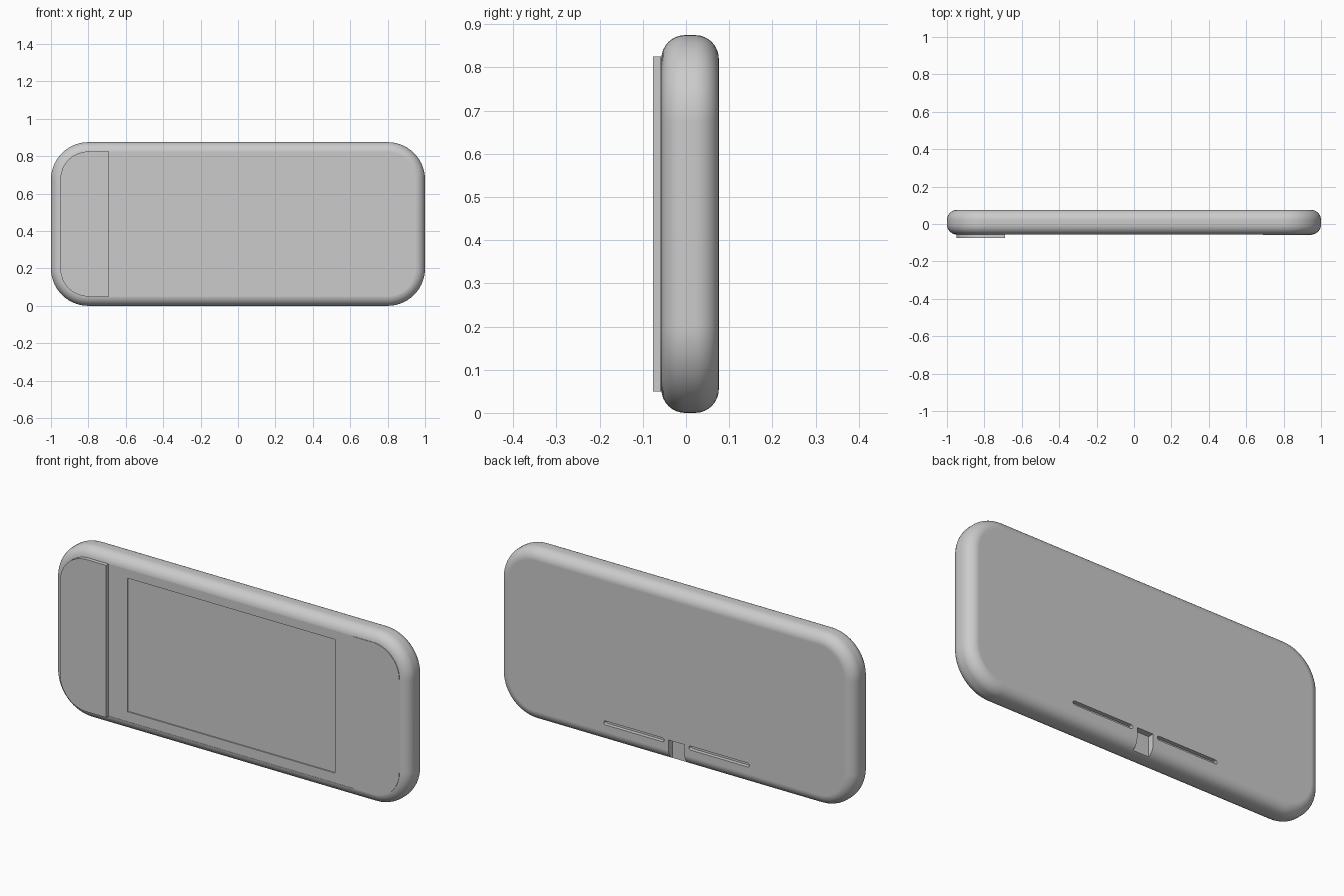
import bpy, bmesh, math

old = bpy.data.objects.get("Cube")
if old:
    bpy.data.objects.remove(old, do_unlink=True)

grey = bpy.data.materials.new("plain grey")
grey.use_nodes = True
grey.diffuse_color = (0.6, 0.6, 0.6, 1)
grey.node_tree.nodes["Principled BSDF"].inputs["Base Color"].default_value = (0.6, 0.6, 0.6, 1)


def outline(x0, x1, z0, z1, radii, inset=0, steps=14):
    """Rounded rectangle in x and z; radii run from the upper +x corner anticlockwise."""
    corners = [(x1, z1, -1, -1), (x0, z1, 1, -1), (x0, z0, 1, 1), (x1, z0, -1, 1)]
    points = []
    for i, (x, z, sx, sz) in enumerate(corners):
        r = radii[i]
        if r == 0:
            points.append((x + sx * inset, z + sz * inset))
            continue
        for k in range(steps + 1):
            a = math.pi / 2 * (i + k / steps)
            points.append((x + sx * r + (r - inset) * math.cos(a),
                           z + sz * r + (r - inset) * math.sin(a)))
    return points


def loft(name, rings):
    """Skin a list of (y, outline) rings and cap both ends."""
    bm = bmesh.new()
    loops = [[bm.verts.new((x, y, z)) for x, z in pts] for y, pts in rings]
    for a, b in zip(loops, loops[1:]):
        for i in range(len(a)):
            j = (i + 1) % len(a)
            bm.faces.new((a[i], a[j], b[j], b[i]))
    bm.faces.new(loops[0])
    bm.faces.new(loops[-1])
    bmesh.ops.recalc_face_normals(bm, faces=bm.faces)
    mesh = bpy.data.meshes.new(name)
    bm.to_mesh(mesh)
    bm.free()
    mesh.materials.append(grey)
    ob = bpy.data.objects.new(name, mesh)
    bpy.context.collection.objects.link(ob)
    return ob


def plate(name, x0, x1, z0, z1, y0, y1, radii=(0, 0, 0, 0)):
    pts = outline(x0, x1, z0, z1, radii)
    return loft(name, [(y0, pts), (y1, pts)])


def activate(ob):
    bpy.ops.object.select_all(action='DESELECT')
    ob.select_set(True)
    bpy.context.view_layer.objects.active = ob


def finish(ob):
    activate(ob)
    bpy.ops.object.shade_smooth_by_angle(angle=math.radians(30))
    mod = ob.modifiers.new("flat face normals", 'WEIGHTED_NORMAL')
    mod.keep_sharp = True


FRONT, BACK, TOP = -0.057, 0.076, 0.875
ROUND, CORNER = 0.055, 0.2

# Body: rounded slab with rolled front and back edges
rings = []
for face_y, sign, order in ((FRONT, 1, range(9)), (BACK, -1, range(8, -1, -1))):
    for k in order:
        a = math.pi / 2 * k / 8
        inset = ROUND * (1 - math.sin(a))
        y = face_y + sign * ROUND * (1 - math.cos(a))
        rings.append((y, outline(-1, 1, 0, TOP, [CORNER] * 4, inset)))
body = loft("body", rings)

# Shallow front recess, screen recess, rear slots and rear notch
cutters = [
    plate("front_recess", -0.69, 0.69, 0.05, 0.825, -0.1, FRONT + 0.002),
    plate("screen_recess", -0.585, 0.585, 0.1, 0.78, -0.1, FRONT + 0.008),
    plate("rear_notch", -0.045, 0.045, -0.1, 0.108, BACK - 0.03, 0.2),
]
for side in (-1, 1):
    a, b = sorted((side * 0.07, side * 0.41))
    cutters.append(plate("rear_slot", a, b, 0.09, 0.11, BACK - 0.02, 0.2, [0.0099] * 4))
for cutter in cutters:
    activate(body)
    mod = body.modifiers.new("cut", 'BOOLEAN')
    mod.operation = 'DIFFERENCE'
    mod.solver = 'EXACT'
    mod.object = cutter
    bpy.ops.object.modifier_apply(modifier=mod.name)
    bpy.data.objects.remove(cutter, do_unlink=True)
finish(body)

# Raised panel at the model's right, and the nearly flush one at its left
R = 0.15
finish(plate("right_panel", -0.95, -0.69, 0.05, 0.825, -0.076, FRONT + 0.01, (0, R, R, 0)))
finish(plate("left_panel", 0.69, 0.95, 0.05, 0.825, FRONT - 0.002, FRONT + 0.01, (R, 0, 0, R)))
